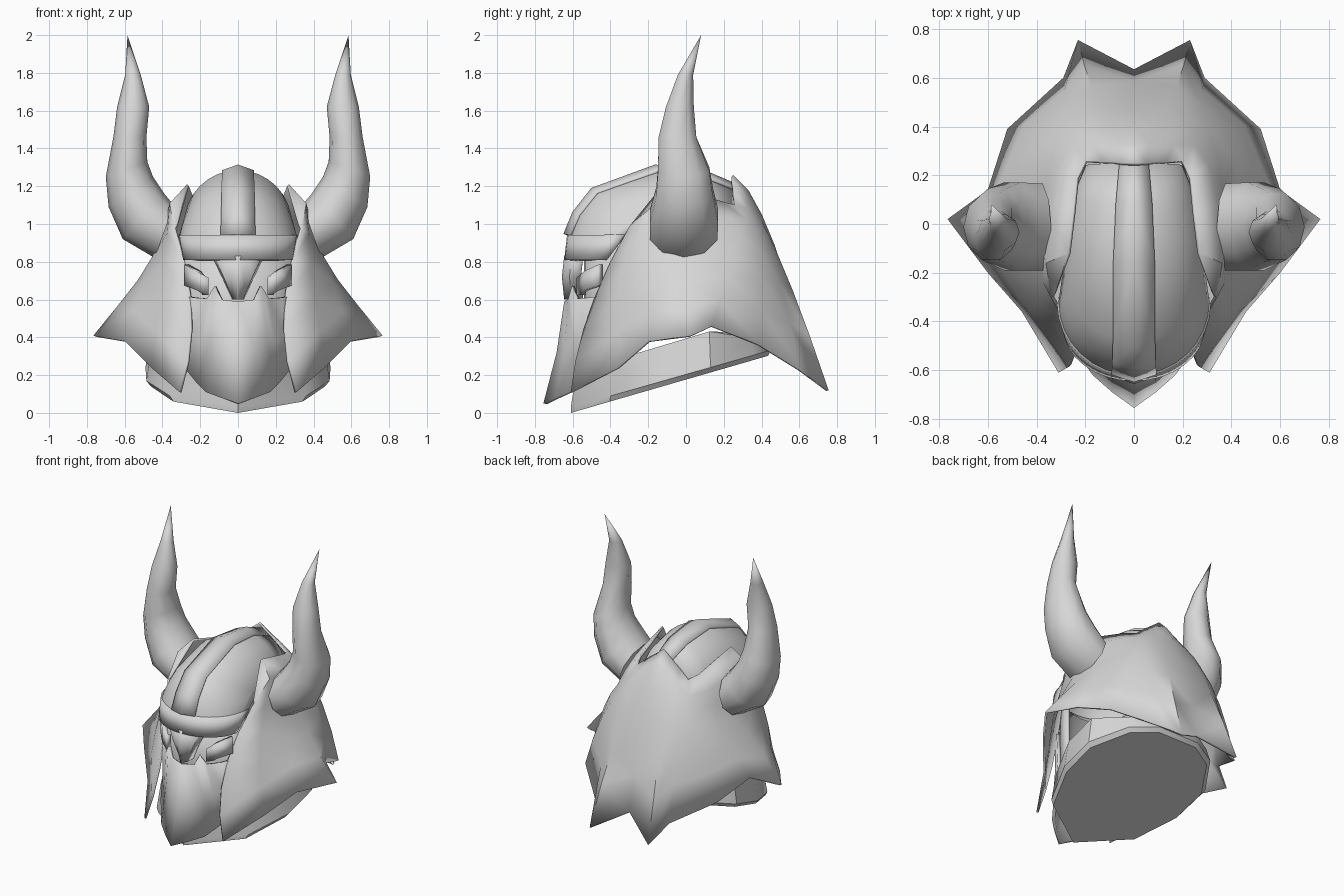
import bpy, math
from mathutils import Vector

if "Cube" in bpy.data.objects:
    bpy.data.objects.remove(bpy.data.objects["Cube"])

steel = bpy.data.materials.new("light_grey")
steel.diffuse_color = (0.68, 0.68, 0.68, 1)
steel.use_nodes = True
steel.node_tree.nodes["Principled BSDF"].inputs["Base Color"].default_value = steel.diffuse_color


def finish(name, verts, faces, mirror=True, thick=0, angle=35):
    me = bpy.data.meshes.new(name)
    me.from_pydata([tuple(v) for v in verts], [], faces)
    me.materials.append(steel)
    ob = bpy.data.objects.new(name, me)
    bpy.context.collection.objects.link(ob)
    bpy.ops.object.select_all(action='DESELECT')
    ob.select_set(True)
    bpy.context.view_layer.objects.active = ob
    if mirror:
        m = ob.modifiers.new("mirror", 'MIRROR')
        m.use_clip = True
        m.merge_threshold = 0.001
    if thick:
        s = ob.modifiers.new("thickness", 'SOLIDIFY')
        s.thickness = thick
        s.offset = -1
    bpy.ops.object.shade_smooth_by_angle(angle=math.radians(angle))
    return ob


def sheet(name, cols, thick=0.02, angle=35):
    """Half surface from columns of points (top to bottom), mirrored in x."""
    n = len(cols[0])
    verts = [p for c in cols for p in c]
    faces = []
    for c in range(len(cols) - 1):
        for r in range(n - 1):
            a, b = c * n + r, (c + 1) * n + r
            faces.append((a, a + 1, b + 1, b))
    return finish(name, verts, faces, True, thick, angle)


def rib(w, a, b, c, steps=5):
    """Rim point, a shoulder w further out and down, then a parabola through b to c."""
    a, b, c = Vector(a), Vector(b), Vector(c)
    s = a + Vector((a.x, a.y, 0)).normalized() * w - Vector((0, 0, w))
    ts = [i / steps for i in range(steps + 1)]
    return [a] + [s * (1 - t) * (1 - 2 * t) + b * 4 * t * (1 - t) + c * t * (2 * t - 1) for t in ts]


# hood ribs: shoulder size, rim, middle and hem, from the front edge round to the back
ribs = [
    (.02, (.325, -.29, 1.0), (.25, -.515, .53), (.31, -.61, .11)),
    (.10, (.27, -.12, 1.21), (.40, -.32, .70), (.46, -.36, .24)),
    (.10, (.25, .05, 1.16), (.48, -.10, .76), (.60, -.20, .38)),
    (.09, (.235, .19, 1.12), (.48, .055, .77), (.765, .02, .41)),
    (.08, (.20, .26, 1.10), (.45, .24, .78), (.60, .14, .46)),
    (.08, (.13, .255, 1.16), (.35, .40, .79), (.52, .39, .36)),
    (.08, (.09, .255, 1.19), (.25, .47, .78), (.29, .60, .23)),
    (.08, (.05, .25, 1.22), (.16, .52, .76), (.23, .755, .12)),
    (.08, (0, .25, 1.26), (0, .50, .80), (0, .635, .245)),
]
sheet("hood", [rib(*r) for r in ribs], 0.014, 40)

# skull dome stations, back to brow: centre y, z then side x, y, z
stations = [
    (.25, 1.19, .20, .24, 1), (.08, 1.26, .25, .12, 1), (-.16, 1.285, .285, 0, 1),
    (-.48, 1.17, .29, -.18, 1), (-.575, 1.05, .30, -.25, .98),
    (-.62, .94, .31, -.32, .94), (-.635, .81, .285, -.42, .81),
]


def dome_part(name, first, last, a1, steps, lift0, lift1, thick):
    """Part of the dome from the middle to angle a1, raised by lift0 to lift1."""
    cols = []
    for i in range(steps + 1):
        a = math.radians(a1 * i / steps)
        col = []
        for cy, cz, sx, sy, sz in stations[first:last + 1]:
            p = Vector((sx * math.sin(a), sy + (cy - sy) * math.cos(a), sz + (cz - sz) * math.cos(a)))
            lift = lift0 + (lift1 - lift0) * i / steps
            col.append(p + (p - Vector((0, -.1, .8))).normalized() * lift)
        cols.append(col)
    return sheet(name, cols, thick)


dome_part("skull_dome", 0, 6, 90, 8, 0, 0, .02)
dome_part("crest_strip", 0, 5, 17, 1, .03, .012, .02)
dome_part("brow_band", 5, 6, 90, 8, .01, .008, .05)

# recessed face behind the eye openings
sheet("inner_face", [[(.31 * math.sin(a), -.3 - .24 * math.cos(a), z) for z in (.88, .55, .2)]
                     for a in [math.radians(15 * k) for k in range(7)]], .02)

# pointed nose guard: height, half width and front of each row
nose = [(.83, .14, -.645), (.72, .085, -.657), (.60, .03, -.645)]
sheet("nose_guard", [[(w * s, y + d, z) for z, w, y in nose]
                     for s, d in ((0, 0), (.4, .012), (.9, .04), (1, .1))], .01, 30)

# angled plates under the eyes
sheet("cheek_plate", [[(x, y, z), (x, y, z - .09 - h)] for x, y, z, h in (
    (.155, -.53, .715, 0), (.155, -.58, .715, 0), (.22, -.54, .75, .01), (.285, -.465, .785, .02))], .035, 25)

# jaw plate: top and bottom edge, running down to the chin point
jaw = [
    ((0, -.645, .59), (0, -.755, .05)), ((.09, -.625, .60), (.09, -.69, .08)),
    ((.125, -.605, .67), (.17, -.62, .11)), ((.165, -.58, .605), (.22, -.55, .16)),
    ((.235, -.52, .61), (.26, -.50, .21)), ((.29, -.43, .62), (.29, -.44, .24)),
]
cols = []
for t, b in jaw:
    mid = (Vector(t) + Vector(b)) / 2 + Vector((0, .015, 0))
    cols.append([t, mid, b])
sheet("jaw_plate", cols, .02, 35)

# slanted neck collar with a chamfered foot, closed underneath
half = [(0, -.61), (.36, -.40), (.485, -.12), (.49, .13), (.34, .36), (.16, .45)]
ring = half + [(-x, y) for x, y in reversed(half) if x > 0]
k = len(ring)
slope = lambda y: .285 * (y + .61)
verts = [(x * .95, y * .985 - .009, slope(y)) for x, y in ring]
verts += [(x, y, slope(y) + .03) for x, y in ring]
verts += [(x * .94, y * .95, slope(y) + (.12 if y > .3 else .22)) for x, y in ring]
faces = [(o + i, o + (i + 1) % k, o + k + (i + 1) % k, o + k + i) for o in (0, k) for i in range(k)]
faces += [tuple(reversed(range(k))), tuple(range(2 * k, 3 * k))]
finish("neck_collar", verts, faces, False)

# horn rings: outer x, z; inner x, z; front y, back y
horn = [
    (.44, .82, .34, 1.10, -.20, .175), (.61, .92, .39, 1.16, -.20, .18),
    (.685, 1.09, .45, 1.25, -.165, .15), (.70, 1.25, .48, 1.33, -.155, .13),
    (.66, 1.46, .485, 1.46, -.15, .06), (.64, 1.62, .47, 1.62, -.11, .045),
    (.597, 1.79, .515, 1.79, -.045, .04),
]
n = 10
verts = []
for ox, oz, ix, iz, y0, y1 in horn:
    for j in range(n):
        a = 2 * math.pi * j / n
        t = (1 + math.cos(a)) / 2
        verts.append((ix + (ox - ix) * t, (y0 + y1) / 2 + (y1 - y0) / 2 * math.sin(a), iz + (oz - iz) * t))
verts.append((.585, .08, 2.0))
faces = [tuple(reversed(range(n)))]
for r in range(len(horn) - 1):
    for j in range(n):
        a, b = r * n + j, r * n + (j + 1) % n
        faces.append((a, b, b + n, a + n))
top = (len(horn) - 1) * n
faces += [(top + j, top + (j + 1) % n, len(verts) - 1) for j in range(n)]
finish("horn", verts, faces, True, 0, 50)
